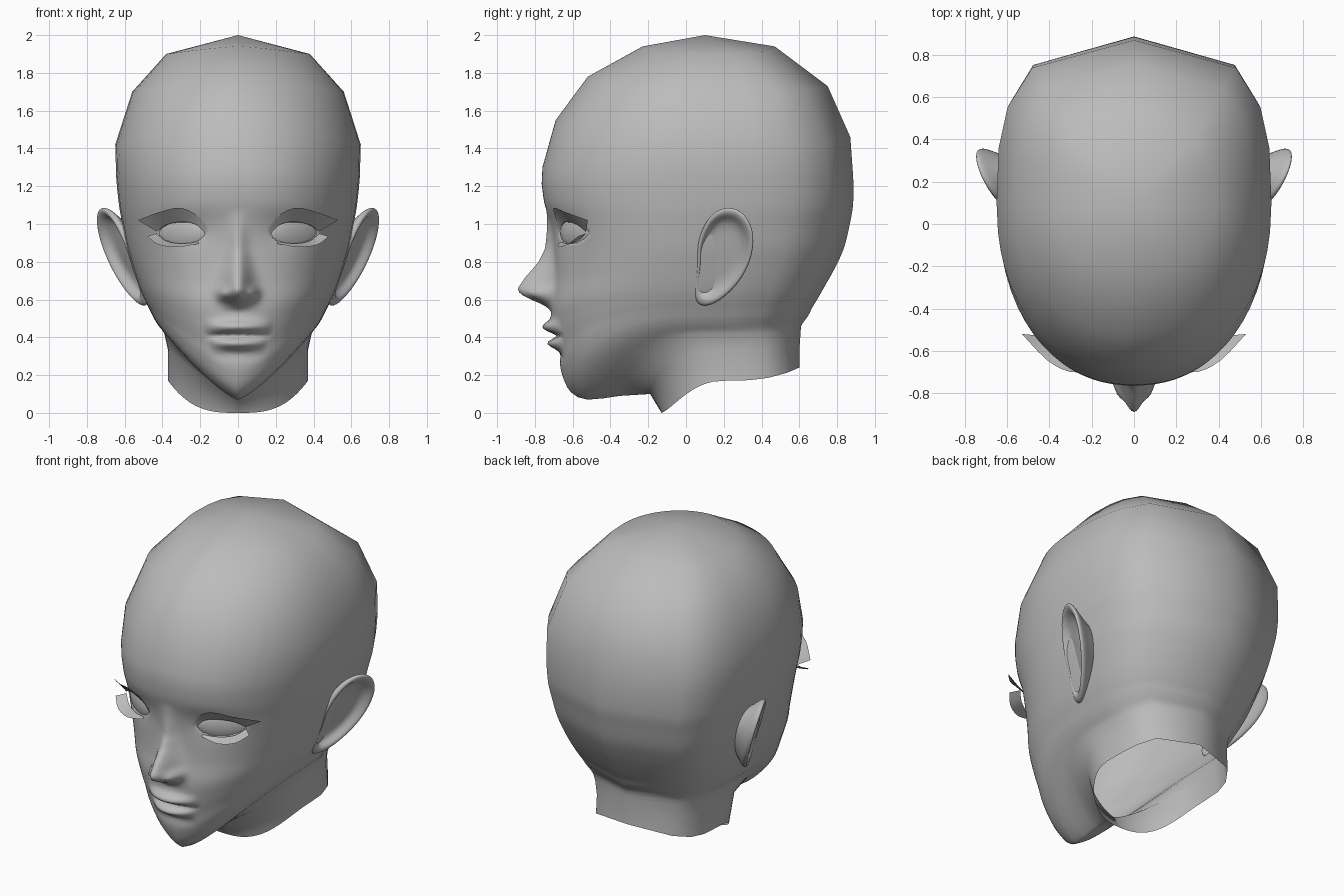
import bpy, bmesh, math
from mathutils import Matrix, Vector

if "Cube" in bpy.data.objects:
    bpy.data.objects.remove(bpy.data.objects["Cube"])

skin = bpy.data.materials.new("plain_grey")
skin.diffuse_color = (0.5, 0.5, 0.5, 1)
skin.use_nodes = True
skin.node_tree.nodes["Principled BSDF"].inputs["Base Color"].default_value = skin.diffuse_color


def finish(name, bm, mirror=False, subsurf=0, fix_normals=True):
    """Turn a bmesh into a smooth, coloured object."""
    if fix_normals:
        bmesh.ops.recalc_face_normals(bm, faces=bm.faces)
    me = bpy.data.meshes.new(name)
    bm.to_mesh(me)
    bm.free()
    me.materials.append(skin)
    for p in me.polygons:
        p.use_smooth = True
    ob = bpy.data.objects.new(name, me)
    bpy.context.collection.objects.link(ob)
    if subsurf:
        m = ob.modifiers.new("smooth", 'SUBSURF')
        m.levels = m.render_levels = subsurf
    if mirror:
        ob.modifiers.new("mirror", 'MIRROR').use_mirror_merge = False
    return ob


def bridge(bm, a, b, closed=True):
    n = len(a)
    for j in range(n if closed else n - 1):
        k = (j + 1) % n
        bm.faces.new((a[j], a[k], b[k], b[j]))


def catmull(p0, p1, p2, p3, t):
    return [0.5 * (2 * b + (c - a) * t + (2 * a - 5 * b + 4 * c - d) * t * t
                   + (3 * b - a - 3 * c + d) * t ** 3)
            for a, b, c, d in zip(p0, p1, p2, p3)]


def lerp_table(table, z):
    for (z0, v0), (z1, v1) in zip(table, table[1:]):
        if z0 <= z <= z1:
            return v0 + (v1 - v0) * (z - z0) / (z1 - z0)
    return 0.0


def bump(v, c, s):
    return math.exp(-((v - c) / s) ** 2)


# Nose ridge height over z
NOSE = [(.54, 0), (.57, .035), (.60, .11), (.63, .172), (.66, .188), (.72, .15),
        (.80, .082), (.87, .045), (.98, .02), (1.07, 0)]


def face_relief(x, z):
    """Forward offset of the face: nose, lips and eye sockets."""
    x = abs(x)
    s = .045 + .028 * max(0, min(1, (.9 - z) / .26))
    d = lerp_table(NOSE, z) * math.exp(-(x / s) ** 2)
    d += .05 * bump(x, .078, .03) * bump(z, .632, .032)          # nostril wings
    lip = max(0, 1 - (x / .18) ** 2)
    low = max(0, 1 - (x / .15) ** 2)
    d += lip * (.055 * bump(z, .455, .032) - .03 * bump(z, .408, .013))
    d += low * (.045 * bump(z, .366, .027) - .012 * bump(z, .31, .03))
    d -= .02 * bump(x, .24, .13) * bump(z, .96, .09)             # eye hollow
    e = ((x - .295) / .122) ** 2 + ((z - .957) / .057) ** 2
    if e < 1:
        d -= .05 * min(1, (1 - e) * 3)                           # lid opening
    return d


# Head and neck: rings given as front y,z / side x,y,z / back y,z
RINGS = [
    (-.13, .00, .37, .20, .17, .60, .24),
    (-.19, .10, .37, .15, .33, .60, .33),
    (-.35, .09, .39, .10, .42, .605, .40),
    (-.52, .07, .42, .05, .46, .61, .46),
    (-.61, .11, .445, .05, .50, .63, .49),
    (-.655, .20, .46, .05, .53, .65, .52),
    (-.675, .30, .475, .05, .56, .67, .56),
    (-.70, .42, .495, .05, .60, .70, .61),
    (-.715, .55, .52, .05, .66, .74, .68),
    (-.70, .70, .55, .05, .75, .79, .77),
    (-.70, .85, .585, .07, .87, .835, .87),
    (-.72, 1.0, .61, .08, .99, .865, .99),
    (-.755, 1.14, .63, .10, 1.10, .885, 1.11),
    (-.76, 1.30, .645, .10, 1.25, .885, 1.25),
    (-.69, 1.55, .65, .10, 1.42, .87, 1.46),
    (-.52, 1.78, .56, .10, 1.70, .75, 1.73),
    (-.23, 1.94, .38, .10, 1.90, .47, 1.94)]
STEPS = [1, 1, 2, 2, 3, 5, 9, 10, 10, 10, 11, 6, 2, 1, 1, 1]

# Dense columns on the face, few on the back of the skull
FRONT = [i * .025 for i in range(31)] + [.8, .85, .9, .94, .97, .99, 1]
BACK = [.985, .92, .74, 0]
half = [(u, True) for u in FRONT] + [(u, False) for u in BACK]
columns = half + [(-u, f) for u, f in half[-2:0:-1]]


def ring_points(r, q):
    yf, zf, w, ys, zs, yb, zb = r
    for u, front in columns:
        a = abs(u)
        n, ye, ze = (2.2, yf, zf) if front else (2.9, yb, zb)
        y = ys + (ye - ys) * (1 - a ** n) ** (1 / n)
        z = ze + (zs - ze) * a ** q
        if front and y < -.3 and .22 < z < 1.25:
            y -= face_relief(u * w, z)
        yield u * w, y, z


bm = bmesh.new()
last = len(RINGS) - 1
loops = []
for i, steps in enumerate(STEPS + [1]):
    for k in range(steps):
        r = RINGS[i] if k == 0 else catmull(RINGS[max(i - 1, 0)], RINGS[i], RINGS[i + 1],
                                            RINGS[min(i + 2, last)], k / steps)
        loops.append([bm.verts.new(p) for p in ring_points(r, 3 if i == 0 else 1.3)])
for a, b in zip(loops, loops[1:]):
    bridge(bm, a, b)
crown = bm.verts.new((0, .1, 2))
top = loops[-1]
for j in range(len(top)):
    bm.faces.new((top[j], top[(j + 1) % len(top)], crown))
finish("head", bm, fix_normals=False)

# Eyeballs, flattened and turned to follow the face
bm = bmesh.new()
place = (Matrix.Translation((.295, -.56, .957)) @ Matrix.Rotation(math.radians(35), 4, 'Z')
         @ Matrix.Diagonal((.17, .05, .10, 1)))
bmesh.ops.create_uvsphere(bm, u_segments=24, v_segments=16, radius=1, matrix=place)
finish("eyeballs", bm, mirror=True)


# Eyelashes: thin ribbons from the lid edge to the lash tips
def ribbon(name, lid, tips):
    bm = bmesh.new()
    rows = []
    for pts in (lid, tips):
        fine = []
        for i in range(len(pts) - 1):
            for k in range(3):
                fine.append(catmull(pts[max(i - 1, 0)], pts[i], pts[i + 1],
                                    pts[min(i + 2, len(pts) - 1)], k / 3))
        rows.append([bm.verts.new(p) for p in fine + [pts[-1]]])
    bridge(bm, rows[0], rows[1], closed=False)
    finish(name, bm, mirror=True)


ribbon("upper_lashes",
       [(.17, -.66, .93), (.21, -.66, .99), (.29, -.635, 1.012), (.38, -.575, .995), (.43, -.53, .96)],
       [(.165, -.665, .94), (.20, -.69, 1.03), (.30, -.70, 1.085), (.41, -.645, 1.065), (.53, -.52, 1.02)])
ribbon("lower_lashes",
       [(.21, -.665, .905), (.30, -.625, .897), (.38, -.575, .91), (.43, -.53, .95)],
       [(.21, -.675, .895), (.32, -.675, .878), (.42, -.63, .89), (.48, -.57, .935)])

# Ears: outline in y,z, with rings running from the hollow over the rim to the back
OUTLINE = [(.07, .93), (.12, 1.04), (.20, 1.09), (.29, 1.075), (.35, .99), (.36, .88), (.32, .75),
           (.245, .65), (.15, .575), (.07, .565), (.035, .63), (.06, .76), (.055, .85)]
# scale, sideways offset, and blend into the head
EAR_RINGS = [(.25, -.035, 0), (.55, -.04, 0), (.74, -.03, 0), (.84, .002, 0), (.93, .014, 0),
             (1.02, .005, 0), (1.02, -.02, 0), (.85, -.035, .3), (.68, -.04, 1)]
bm = bmesh.new()
cy, cz = .19, .84
loops = []
for s, off, sink in EAR_RINGS:
    loop = []
    for y, z in OUTLINE:
        y, z = cy + (y - cy) * s, cz + (z - cz) * s
        base = .32 + .3 * z
        flare = .45 * (y - .07) * (1 - sink)
        loop.append(bm.verts.new((base + flare + off, y, z)))
    loops.append(loop)
for a, b in zip(loops, loops[1:]):
    bridge(bm, a, b)
bm.faces.new(loops[0])
finish("ears", bm, mirror=True, subsurf=2)
